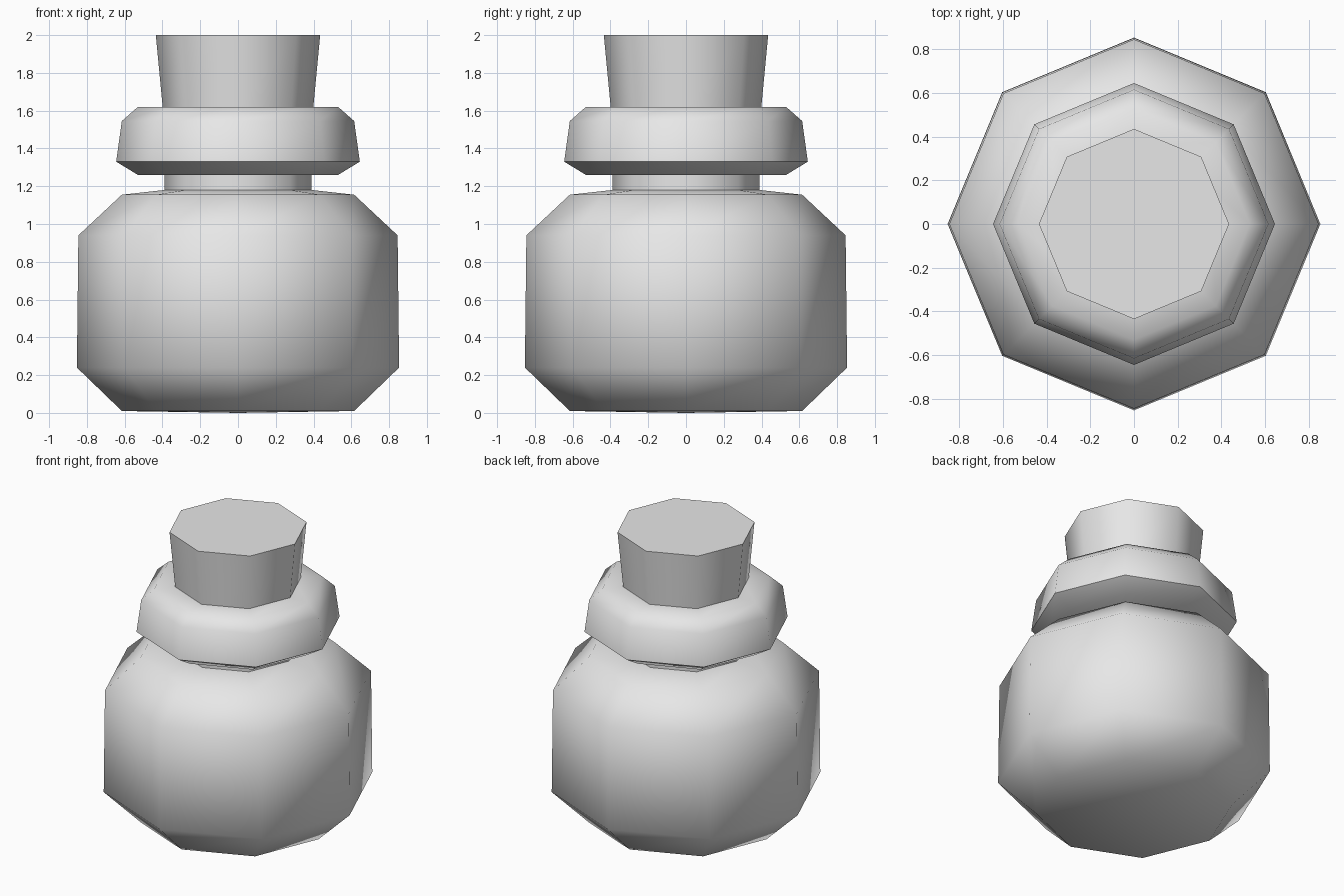
import bpy
import bmesh
from math import cos, sin, pi, radians

cube = bpy.data.objects.get("Cube")
if cube:
    bpy.data.objects.remove(cube, do_unlink=True)

SIDES = 8

grey = bpy.data.materials.new("plain grey")
grey.use_nodes = True
grey.diffuse_color = (0.8, 0.8, 0.8, 1)
grey.node_tree.nodes["Principled BSDF"].inputs["Base Color"].default_value = (0.8, 0.8, 0.8, 1)


def lathe(name, profile):
    """Turn a bottom-to-top profile of (radius, height) into an eight-sided solid."""
    bm = bmesh.new()
    rings = []
    for r, z in profile:
        if r == 0:
            rings.append([bm.verts.new((0, 0, z))] * SIDES)
        else:
            rings.append([bm.verts.new((r * cos(2 * pi * i / SIDES), r * sin(2 * pi * i / SIDES), z))
                          for i in range(SIDES)])
    for low, high in zip(rings, rings[1:]):
        for i in range(SIDES):
            j = (i + 1) % SIDES
            corners = dict.fromkeys((low[i], low[j], high[j], high[i]))
            bm.faces.new(list(corners))
    # Flat caps where the profile does not end on the axis
    if profile[0][0] > 0:
        bm.faces.new(rings[0][::-1])
    if profile[-1][0] > 0:
        bm.faces.new(rings[-1])
    bmesh.ops.recalc_face_normals(bm, faces=bm.faces)
    mesh = bpy.data.meshes.new(name)
    bm.to_mesh(mesh)
    bm.free()
    mesh.materials.append(grey)
    obj = bpy.data.objects.new(name, mesh)
    bpy.context.collection.objects.link(obj)
    bpy.ops.object.select_all(action='DESELECT')
    obj.select_set(True)
    bpy.context.view_layer.objects.active = obj
    bpy.ops.object.shade_smooth_by_angle(angle=radians(60))
    return obj


# Rounded bottle with its short neck
lathe("bottle_body", [(0, 0), (0.615, 0.01), (0.853, 0.24), (0.845, 0.94),
                      (0.615, 1.155), (0.39, 1.18), (0.39, 1.28)])

# Thick collar around the mouth
lathe("collar", [(0.53, 1.26), (0.645, 1.33), (0.615, 1.545), (0.53, 1.62), (0.36, 1.62)])

# Tapered stopper
lathe("stopper", [(0.398, 1.61), (0.435, 2.0)])
